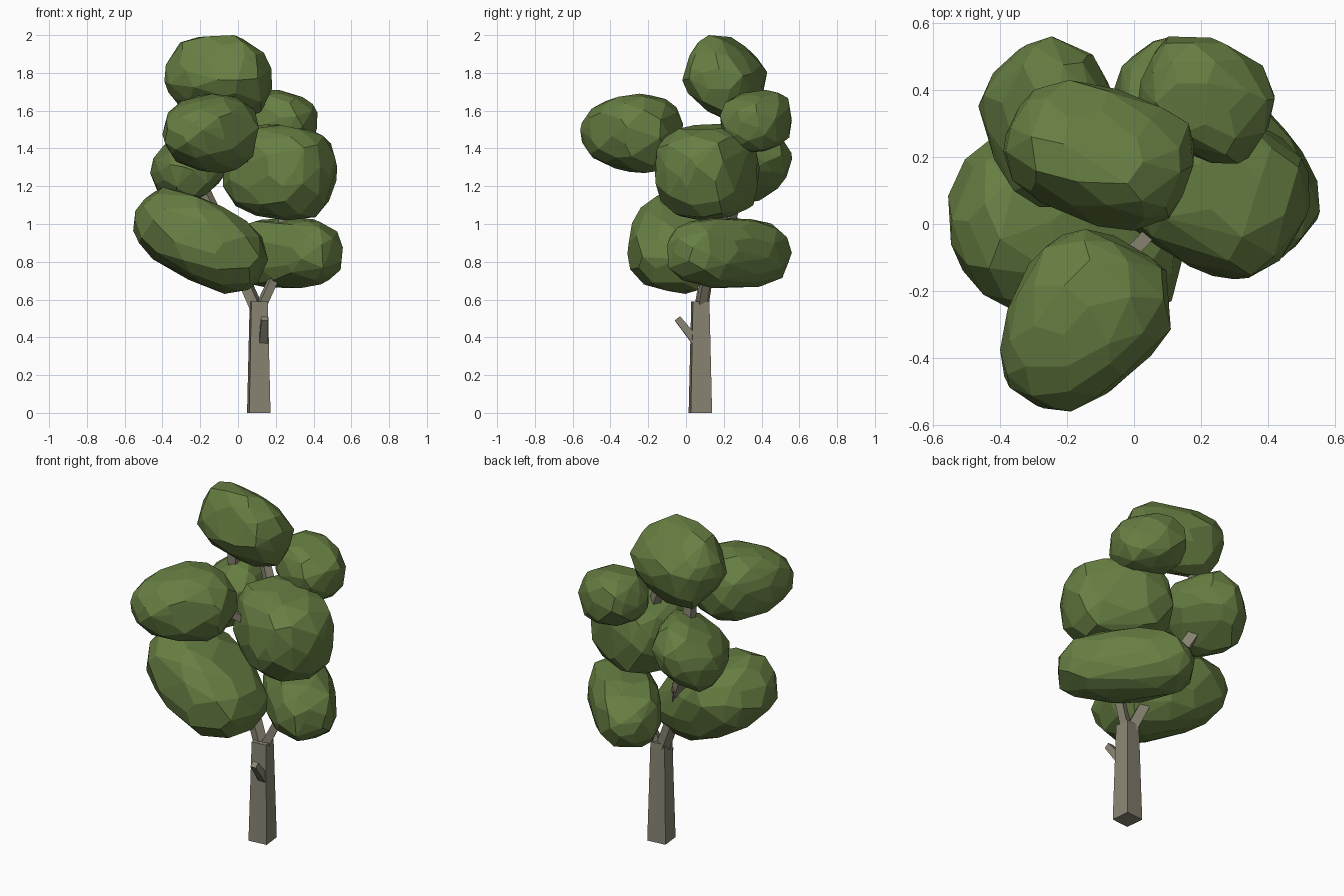
import bpy, bmesh, random
from math import radians, sqrt, pi, cos, sin
from mathutils import Vector, Euler, Matrix

if "Cube" in bpy.data.objects:
    bpy.data.objects.remove(bpy.data.objects["Cube"])

random.seed(7)


def material(name, rgb):
    m = bpy.data.materials.new(name)
    m.diffuse_color = (*rgb, 1)
    m.use_nodes = True
    m.node_tree.nodes["Principled BSDF"].inputs["Base Color"].default_value = m.diffuse_color
    return m


LEAF = material("leaf green", (0.135, 0.21, 0.055))
BARK = material("bark", (0.25, 0.235, 0.17))


def finish(bm, name, mat):
    bmesh.ops.recalc_face_normals(bm, faces=bm.faces)
    me = bpy.data.meshes.new(name)
    bm.to_mesh(me)
    bm.free()
    ob = bpy.data.objects.new(name, me)
    bpy.context.collection.objects.link(ob)
    me.materials.append(mat)


def clump(name, radii, rot, lo, hi, count=70, boxy=2.7, taper=0):
    """Faceted leaf clump: hull of scattered points on a slightly boxy
    ellipsoid, turned, then fitted to its bounding box."""
    turn = Euler([radians(a) for a in rot]).to_matrix()
    pts = []
    for i in range(count):
        z = 1 - 2 * (i + 0.5) / count
        a = i * pi * (3 - sqrt(5)) + random.uniform(-.2, .2)
        z = max(-1, min(1, z + random.uniform(-.04, .04)))
        r = sqrt(1 - z * z)
        d = Vector((r * cos(a), r * sin(a), z))
        d /= sum(abs(c) ** boxy for c in d) ** (1 / boxy)
        d *= random.uniform(.98, 1.02)
        d.yz = d.yz * (1 + taper * d.x)
        pts.append(turn @ Vector(c * s for c, s in zip(d, radii)))
    mins = [min(p[k] for p in pts) for k in range(3)]
    maxs = [max(p[k] for p in pts) for k in range(3)]
    bm = bmesh.new()
    for p in pts:
        bm.verts.new([lo[k] + (p[k] - mins[k]) / (maxs[k] - mins[k])
                      * (hi[k] - lo[k]) for k in range(3)])
    bmesh.ops.convex_hull(bm, input=bm.verts)
    loose = [v for v in bm.verts if not v.link_faces]
    bmesh.ops.delete(bm, geom=loose, context='VERTS')
    bmesh.ops.dissolve_limit(bm, angle_limit=radians(9),
                             verts=bm.verts, edges=bm.edges)
    finish(bm, name, LEAF)


def limb(name, a, b, ra, rb, spin=45):
    """Tapered square limb from a to b."""
    a, b = Vector(a), Vector(b)
    d = b - a
    bm = bmesh.new()
    bmesh.ops.create_cone(
        bm, cap_ends=True, segments=4, radius1=ra, radius2=rb, depth=d.length,
        matrix=Matrix.Translation((a + b) / 2)
        @ d.to_track_quat('Z', 'Y').to_matrix().to_4x4()
        @ Matrix.Rotation(radians(spin), 4, 'Z'))
    finish(bm, name, BARK)


# Leaf clumps: radii, rotation, bounding box
clump("crown_top", (.30, .23, .19), (-32, 0, -22),
      (-.39, -.02, 1.545), (.18, .43, 2.0), boxy=3)
clump("crown_front", (.30, .23, .20), (0, 0, 58),
      (-.40, -.56, 1.27), (.11, -.015, 1.69), boxy=2.4, taper=.2)
clump("crown_back_right", (.22, .18, .16), (0, 12, -25),
      (.01, .18, 1.38), (.42, .56, 1.71), 60)
clump("crown_right", (.32, .25, .25), (0, 5, -28),
      (-.08, -.165, 1.02), (.525, .39, 1.53), boxy=2.9)
clump("crown_back_left", (.25, .26, .17), (0, -32, 30),
      (-.465, .05, 1.11), (-.03, .56, 1.52), boxy=2.8)
clump("crown_low_right", (.40, .20, .18), (0, 0, -45),
      (-.06, -.10, .66), (.555, .56, 1.03), boxy=2.8)
clump("crown_low_left", (.39, .28, .22), (-12, 26, -14),
      (-.555, -.31, .63), (.16, .29, 1.195))

# Trunk and the cut stub on its front
limb("trunk", (.11, .076, 0), (.11, .076, .59), .080, .062, 51)
limb("stub", (.135, .05, .38), (.14, -.045, .50), .032, .025)

# Left leader: fork, bend and rise into the top clump
limb("left_fork", (.10, .08, .55), (-.01, .12, .80), .040, .038)
limb("left_leader", (-.01, .12, .78), (-.10, .22, 1.02), .040, .040)
limb("left_leader_bend", (-.09, .21, .98), (-.22, .30, 1.25), .040, .038)
limb("top_branch", (-.21, .28, 1.22), (-.21, .26, 1.66), .040, .036)

# Right leader and the branches that spread from it
limb("right_fork", (.12, .08, .56), (.23, .12, .80), .032, .030)
limb("right_leader", (.23, .12, .78), (.24, .12, 1.18), .032, .030)
limb("front_branch", (.18, .11, 1.22), (-.10, -.18, 1.48), .030, .026)
limb("middle_branch", (.20, .14, 1.20), (-.03, .25, 1.68), .036, .032)
limb("back_branch", (.20, .15, 1.20), (.20, .36, 1.50), .034, .026)
